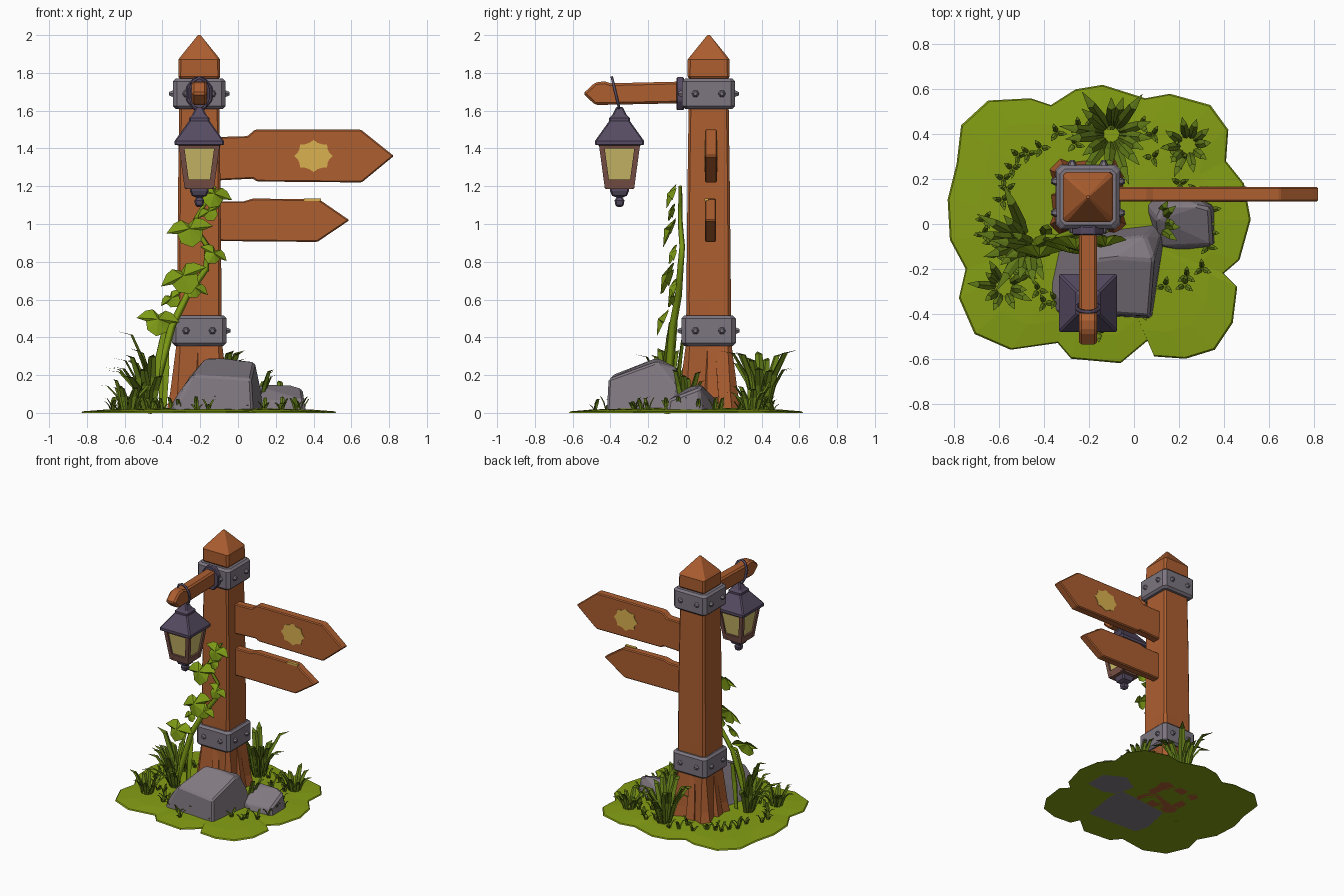
import bpy, bmesh, math, random
from math import sin, cos, pi, tau
from mathutils import Vector, Matrix

random.seed(4)
cube = bpy.data.objects.get("Cube")
if cube:
    bpy.data.objects.remove(cube, do_unlink=True)


def material(name, *rgb):
    lin = [(c / 255 / 12.92) if c < 11 else ((c / 255 + .055) / 1.055) ** 2.4 for c in rgb] + [1]
    m = bpy.data.materials.new(name)
    m.use_nodes = True
    m.diffuse_color = lin
    m.node_tree.nodes["Principled BSDF"].inputs["Base Color"].default_value = lin
    return m


wood = material("orange wood", 172, 94, 48)
iron = material("grey iron", 124, 117, 128)
stone = material("grey stone", 130, 122, 130)
dark = material("dark purple metal", 86, 75, 98)
frame = material("lantern brown", 122, 82, 72)
glass = material("lantern glass", 204, 186, 104)
gold = material("gold paint", 218, 178, 80)
moss = material("ground green", 132, 158, 20)
grass = material("grass green", 98, 124, 24)
ivy = material("ivy green", 126, 156, 22)


def finish(name, bm, mat, bevel=0, normals=True):
    if normals:
        bmesh.ops.recalc_face_normals(bm, faces=bm.faces)
    me = bpy.data.meshes.new(name)
    bm.to_mesh(me)
    bm.free()
    me.materials.append(mat)
    ob = bpy.data.objects.new(name, me)
    bpy.context.collection.objects.link(ob)
    if bevel:
        mod = ob.modifiers.new("Bevel", "BEVEL")
        mod.width, mod.segments = bevel, 1
    return ob


def loft(name, rings, mat, bevel=0):
    """Skin a stack of equal-length rings and cap both ends."""
    bm = bmesh.new()
    loops = [[bm.verts.new(p) for p in r] for r in rings]
    n = len(loops[0])
    for a, b in zip(loops, loops[1:]):
        for i in range(n):
            j = (i + 1) % n
            bm.faces.new((a[i], a[j], b[j], b[i]))
    bm.faces.new(loops[0])
    bm.faces.new(loops[-1])
    return finish(name, bm, mat, bevel)


def square(x, y, z, h, c=0.0, pinch=1):
    """Square ring with cut corners and side midpoints that can be pinched in."""
    out = []
    for k in range(4):
        rot = Matrix.Rotation(k * pi / 2, 3, 'Z')
        for p in ((h, c - h, 0), (h * pinch, 0, 0), (h, h - c, 0)):
            out.append(rot @ Vector(p) + Vector((x, y, z)))
    return out


def stack(name, x, y, levels, mat, c=0.008):
    return loft(name, [square(x, y, z, h, min(c, h / 2)) for z, h in levels], mat)


def box(name, lo, hi, mat, bevel=0):
    return loft(name, [[(lo[0], lo[1], z), (hi[0], lo[1], z), (hi[0], hi[1], z), (lo[0], hi[1], z)]
                       for z in (lo[2], hi[2])], mat, bevel)


def tube(name, pts, r, mat, cyclic=False, taper=1):
    cu = bpy.data.curves.new(name, 'CURVE')
    cu.dimensions, cu.bevel_depth, cu.bevel_resolution = '3D', r, 0
    sp = cu.splines.new('POLY')
    sp.points.add(len(pts) - 1)
    for i, p in enumerate(pts):
        sp.points[i].co = (*p, 1)
        sp.points[i].radius = 1 + (taper - 1) * i / (len(pts) - 1)
    sp.use_cyclic_u, cu.use_fill_caps = cyclic, True
    cu.materials.append(mat)
    ob = bpy.data.objects.new(name, cu)
    bpy.context.collection.objects.link(ob)


# Post with split, flared foot and pyramid top
PX, PY = -0.205, 0.12
foot = [(0, .175, .05, .72), (.1, .155, .04, .78), (.37, .12, .02, .97), (.6, .118, .015, 1),
        (1.2, .112, .012, 1), (1.77, .104, .012, 1), (1.78, .111, .012, 1),
        (1.87, .111, .015, 1), (1.885, .1, .015, 1), (1.99, .015, .005, 1), (2, .006, .002, 1)]
loft("post", [square(PX, PY, *f) for f in foot], wood)
for k in range(4):
    a = k * pi / 2 + .12
    d, s = Vector((cos(a), sin(a), 0)), Vector((-sin(a), cos(a), 0))
    p = Vector((PX, PY, 0))
    loft("root_wedge", [[p + d * .1 + s * .05, p + d * r + s * .04, p + d * r - s * .03, p + d * .1 - s * .05]
                        if not z else [p + d * q + s * t + Vector((0, 0, z)) for q, t in
                                       ((.09, .03), (.115, .02), (.115, -.02), (.09, -.03))]
                        for z, r in ((0, .165), (.36, .11))], wood)

# Iron bands with studs
for label, z0, z1, h in (("upper", 1.61, 1.77, .14), ("lower", .355, .515, .144)):
    stack(label + "_band", PX, PY, ((z0, h - .015), (z0 + .015, h), (z1 - .015, h), (z1, h - .015)), iron, .022)
    for k in range(4):
        for side in (-.07, .07):
            m = Matrix.Translation((PX, PY, (z0 + z1) / 2)) @ Matrix.Rotation(k * pi / 2, 4, 'Z') \
                @ Matrix.Translation((h + .008, side, 0)) @ Matrix.Rotation(pi / 2, 4, 'Y')
            bm = bmesh.new()
            bmesh.ops.create_cone(bm, cap_ends=True, segments=6, radius1=.022, radius2=.01, depth=.024, matrix=m)
            finish(label + "_stud", bm, iron)


# Pointed sign boards
def board(name, outline, y0, y1):
    loft(name, [[(x, y, z) for x, z in outline] for y in (y0, y1)], wood, .007)


board("upper_sign", [(-.12, 1.46), (.05, 1.465), (.09, 1.5), (.65, 1.5), (.825, 1.36), (.655, 1.22),
                     (.1, 1.225), (.08, 1.24), (-.12, 1.23)], .1, .165)
board("lower_sign", [(-.12, 1.12), (.03, 1.12), (.08, 1.135), (.43, 1.13), (.59, 1.02), (.42, .905),
                     (-.12, .91)], .1, .16)
blob = [(.4 + .098 * r * cos(a), 1.36 + .082 * r * sin(a)) for i in range(24)
        for a, r in [(i * tau / 24, .93 + .1 * cos(i * pi / 1.5))]]
for y in (.098, .163):
    loft("gold_mark", [[(x, y + t, z) for x, z in blob] for t in (-.001, .005)], gold)
box("gold_fleck", (.35, .097, 1.123), (.44, .12, 1.136), gold)

# Lantern arm and its collar
arm = [(.02, 1.64), (.02, 1.755), (-.4, 1.745), (-.43, 1.755), (-.48, 1.75), (-.545, 1.69), (-.48, 1.63)]
loft("lantern_arm", [[(x, y, z) for y, z in arm] for x in (-.245, -.165)], wood, .012)
ring = [(PX + .075 * cos(a), 1.69 + .095 * sin(a)) for a in [(i + .5) * pi / 4 for i in range(8)]]
loft("arm_collar", [[(x, y, z) for x, z in ring] for y in (-.05, -.01)], dark, .006)

# Lantern
LX, LY = -.205, -.352
tube("hook", [(LX + .052 * cos(a), LY - .02 - .02 * sin(a), 1.69 + .085 * sin(a))
              for a in [(i + .5) * pi / 5 for i in range(10)]], .009, dark, True)
stack("lantern_roof", LX, LY, ((1.415, .105), (1.42, .13), (1.44, .13), (1.545, .055), (1.56, .055),
                               (1.575, .04), (1.61, .022), (1.62, .015)), dark)
stack("lantern_glass", LX, LY, ((1.19, .066), (1.42, .096)), glass)
stack("lantern_sill", LX, LY, ((1.185, .075), (1.235, .084), (1.237, .07)), frame)
stack("lantern_lintel", LX, LY, ((1.4, .104), (1.42, .108)), frame)
for sx in (-1, 1):
    for sy in (-1, 1):
        stack_rings = [square(LX + sx * o, LY + sy * o, z, .014) for z, o in ((1.19, .064), (1.42, .095))]
        loft("lantern_corner", stack_rings, frame)
stack("lantern_finial", LX, LY, ((1.09, .01), (1.1, .022), (1.125, .026), (1.14, .016), (1.15, .04),
                                 (1.175, .05), (1.187, .05)), dark)


# Rocks
def rock(name, pts):
    bm = bmesh.new()
    for p in pts:
        bm.verts.new(p)
    hull = bmesh.ops.convex_hull(bm, input=bm.verts)
    bmesh.ops.delete(bm, geom=list(set(hull["geom_interior"] + hull["geom_unused"])), context='VERTS')
    bmesh.ops.dissolve_limit(bm, angle_limit=.2, verts=bm.verts, edges=bm.edges)
    finish(name, bm, stone, .012)


rock("large_rock", [(-.38, -.28, 0), (-.35, -.4, 0), (.08, -.42, 0), (.13, -.1, 0), (.1, 0, 0), (-.33, -.05, 0),
                    (-.3, -.38, .13), (-.24, -.39, .2), (.07, -.41, .18), (.09, -.16, .27), (.12, -.05, .13),
                    (-.17, -.16, .29), (-.08, -.15, .29), (.05, -.05, .24), (-.25, -.08, .2)])
rock("small_rock", [(.05, .08, 0), (.1, -.08, 0), (.2, -.12, 0), (.36, -.1, 0), (.36, .08, 0), (.2, .17, 0),
                    (.12, -.1, .06), (.35, -.09, .07), (.34, .07, .13), (.3, .08, .145), (.13, .08, .15),
                    (.1, .02, .14), (.12, .15, .08)])

# Ground patch with scalloped edge
edge = [(-.79, .27), (-.77, .44), (-.65, .55), (-.46, .56), (-.37, .53), (-.26, .6), (-.14, .62), (.05, .56),
        (.16, .58), (.34, .53), (.42, .42), (.41, .28), (.49, .18), (.52, .02), (.47, -.16), (.4, -.22),
        (.46, -.28), (.44, -.44), (.36, -.56), (.23, -.6), (.09, -.59), (.06, -.52), (-.06, -.62), (-.28, -.6),
        (-.34, -.53), (-.55, -.56), (-.71, -.49), (-.78, -.33), (-.75, -.2), (-.82, -.07), (-.83, .11)]
loft("ground", [[(-.16 + (x + .16) * s, y * s, z) for x, y in edge]
                for s, z in ((1, 0), (.99, .008), (.8, .018), (.4, .026), (.02, .03))], moss)


# Grass blades
def blade(bm, base, ang, reach, height, width):
    out, side = Vector((cos(ang), sin(ang), 0)), Vector((-sin(ang), cos(ang), 0))
    rows = []
    for t, w in ((0, .6), (.35, 1), (.7, .75), (1, .04)):
        c = Vector(base) + out * reach * t ** 1.5 + Vector((0, 0, height * sin(t * 1.75) / .98))
        rows.append([bm.verts.new(c + side * width * w * k + out * width * .5 * w * abs(k)) for k in (-1, 0, 1)])
    for a, b in zip(rows, rows[1:]):
        for i in (0, 1):
            bm.faces.new((a[i], a[i + 1], b[i + 1], b[i]))


def clump(name, x, y, count, reach, height, width, start=0, sweep=tau):
    bm = bmesh.new()
    for i in range(count):
        f = random.uniform(.6, 1)
        a = start + sweep * (i + random.uniform(-.3, .3)) / count
        blade(bm, (x + .03 * cos(a), y + .03 * sin(a), .01), a, reach * random.uniform(.5, 1), height * f, width)
    finish(name, bm, grass, normals=False)


clump("back_grass", -.1, .4, 15, .22, .33, .026)
clump("back_side_grass", .24, .35, 10, .14, .16, .02)
clump("front_side_grass", -.47, -.08, 11, .26, .3, .026, 1.9, 3.6)
clump("front_low_grass", -.58, -.28, 10, .14, .18, .02)
clump("rock_grass", .09, .0, 5, .1, .22, .02, -.6, 2)
bm = bmesh.new()
for a, r, h in ((3.0, .2, .43), (2.6, .12, .33), (3.5, .14, .34)):
    blade(bm, (-.44, -.1, 0), a, r, h, .028)
finish("tall_grass", bm, grass, normals=False)
bm = bmesh.new()
for i in range(46):
    a, r = i * 2.4, random.uniform(.68, .9)
    x, y = -.16 + .58 * r * cos(a), .54 * r * sin(a)
    for k in range(3):
        blade(bm, (x, y, .01), a + k * 2.1, .045, random.uniform(.03, .08), .012)
finish("ground_tufts", bm, grass, normals=False)

# Climbing vine
tube("vine_stem", [(-.48, -.1, 0), (-.42, -.09, .2), (-.35, -.07, .46), (-.27, -.04, .62), (-.17, -.03, .76),
                   (-.16, -.02, .88), (-.24, -.03, 1.0), (-.18, -.03, 1.1), (-.12, -.03, 1.2)], .024, ivy, taper=.4)
bm = bmesh.new()
blade(bm, (-.46, -.11, 0), .5, .13, .5, .035)
blade(bm, (-.4, -.06, 0), 1.3, .06, .4, .03)
shape = [(0, 0), (.3, .22), (.62, .12), (1, -.25), (.55, -.35), (.45, -.75), (0, -1)]
shape += [(-u, v) for u, v in reversed(shape[1:-1])]
for x, y, z, s, roll in ((-.12, -.04, 1.18, .1, .3), (-.26, -.04, 1.0, .125, -.15), (-.12, -.04, .86, .08, .5),
                         (-.3, -.05, .75, .13, -.4), (-.42, -.08, .52, .115, .1), (-.22, -.04, .68, .08, .5),
                         (-.36, -.05, .62, .07, -.6), (-.16, -.05, 1.08, .07, -.5)):
    rot = Matrix.Rotation(roll, 3, 'Y')
    mid = bm.verts.new(Vector((x, y, z)) + rot @ Vector((0, -.6 * s, -.2 * s)))
    rim = [bm.verts.new(Vector((x, y, z)) + rot @ Vector((u * s, (-.2 + .45 * v) * s, v * s))) for u, v in shape]
    for i, v in enumerate(rim):
        bm.faces.new((mid, rim[(i + 1) % len(rim)], v))
finish("vine_leaves", bm, ivy, normals=False)
